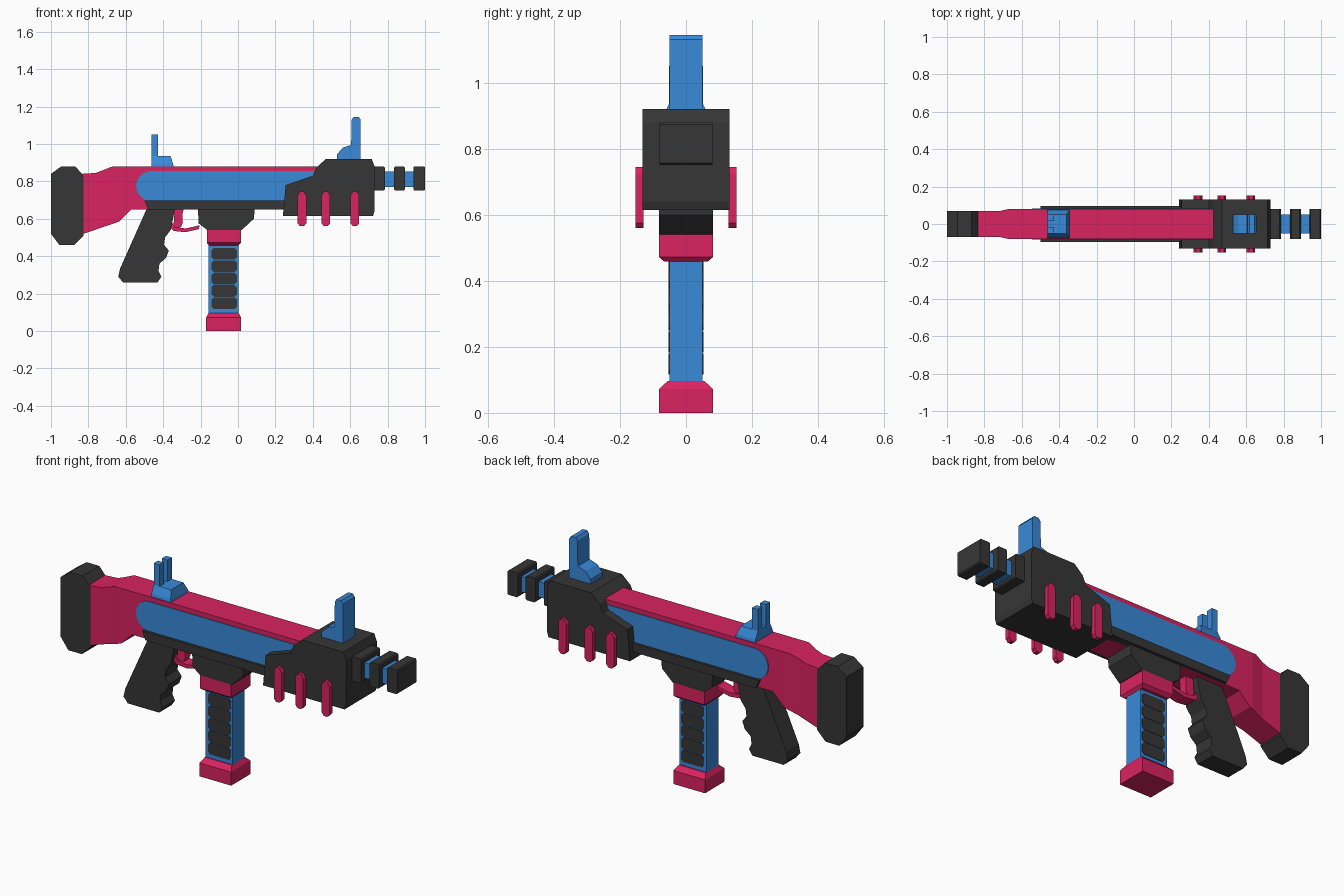
import bpy, bmesh, math
from mathutils import Vector

if "Cube" in bpy.data.objects:
    bpy.data.objects.remove(bpy.data.objects["Cube"])


def material(name, rgb):
    m = bpy.data.materials.new(name)
    lin = [((c / 255 + 0.055) / 1.055) ** 2.4 for c in rgb]
    m.diffuse_color = (*lin, 1)
    m.use_nodes = True
    m.node_tree.nodes["Principled BSDF"].inputs["Base Color"].default_value = m.diffuse_color
    return m


CRIMSON = material("crimson", (217, 35, 96))
BLUE = material("blue", (56, 138, 217))
DARK = material("charcoal", (54, 54, 54))


def finish(bm, name, mat):
    bmesh.ops.recalc_face_normals(bm, faces=bm.faces)
    me = bpy.data.meshes.new(name)
    bm.to_mesh(me)
    bm.free()
    me.materials.append(mat)
    ob = bpy.data.objects.new(name, me)
    bpy.context.collection.objects.link(ob)
    return ob


def prism_bm(pts, y0, y1):
    """Side profile in x, z extruded from y0 to y1."""
    bm = bmesh.new()
    a = [bm.verts.new((x, y0, z)) for x, z in pts]
    b = [bm.verts.new((x, y1, z)) for x, z in pts]
    bm.faces.new(a)
    bm.faces.new(b[::-1])
    for i in range(len(pts)):
        j = (i + 1) % len(pts)
        bm.faces.new((a[i], b[i], b[j], a[j]))
    return bm


def prism(name, mat, pts, half, y0=None):
    return finish(prism_bm(pts, -half if y0 is None else y0, half), name, mat)


def loft(name, mat, levels):
    """Stacked rectangles: (z, x0, x1, half width)."""
    bm = bmesh.new()
    rings = [[bm.verts.new(p) for p in ((x0, -h, z), (x1, -h, z), (x1, h, z), (x0, h, z))]
             for z, x0, x1, h in levels]
    bm.faces.new(rings[0])
    bm.faces.new(rings[-1])
    for r, s in zip(rings, rings[1:]):
        for i in range(4):
            j = (i + 1) % 4
            bm.faces.new((r[i], r[j], s[j], s[i]))
    return finish(bm, name, mat)


def chamfered(x0, x1, z0, z1, c):
    return [(x0 + c, z0), (x1 - c, z0), (x1, z0 + c), (x1, z1 - c),
            (x1 - c, z1), (x0 + c, z1), (x0, z1 - c), (x0, z0 + c)]


# Butt pad
prism("butt_pad", DARK, [(-1, .84), (-.945, .88), (-.87, .88), (-.825, .83), (-.825, .51),
                         (-.875, .46), (-.955, .46), (-1, .52)], .07)

# Stock and receiver in one piece, narrower towards the rear
bm = prism_bm([(-.84, .84), (-.76, .845), (-.67, .88), (.45, .88), (.45, .65),
               (-.57, .65), (-.635, .585), (-.84, .515)], -.08, .08)
for cut in (-.72, -.65):
    bmesh.ops.bisect_plane(bm, geom=bm.verts[:] + bm.edges[:] + bm.faces[:],
                           plane_co=(cut, 0, 0), plane_no=(1, 0, 0))
for v in bm.verts:
    if v.co.x < -.71:
        v.co.y = math.copysign(.069, v.co.y)
finish(bm, "stock_and_receiver", CRIMSON)

# Blue side panels with a rounded rear end
arc = [(-.465 - .08 * math.sin(a), .775 + .08 * math.cos(a))
       for a in (math.pi * i / 10 for i in range(11))]
for side, tag in ((-1, "right"), (1, "left")):
    prism("side_panel_" + tag, BLUE, arc + [(.44, .695), (.44, .855)], side * .084, side * .077)

# Lower receiver rail, magazine well and handguard
prism("lower_receiver", DARK, [(-.5, .697), (.3, .697), (.3, .65), (-.48, .65)], .097)
prism("magazine_well", DARK, [(-.215, .66), (.09, .66), (.085, .6), (.02, .54),
                              (-.165, .54), (-.21, .575)], .082)
prism("handguard", DARK, [(.24, .615), (.255, .78), (.4, .83), (.42, .875), (.47, .92),
                          (.715, .92), (.73, .88), (.73, .64), (.722, .615)], .131)

# Handguard ribs
for i, x in enumerate((.342, .47, .625)):
    rib = [(x - .023, .575), (x - .01, .56), (x + .01, .56), (x + .023, .575),
           (x + .023, .725), (x + .01, .745), (x - .01, .745), (x - .023, .725)]
    for side in (-1, 1):
        prism(f"handguard_rib_{i}_{'left' if side > 0 else 'right'}", CRIMSON,
              rib, side * .153, side * .128)

# Barrel and muzzle blocks
prism("barrel", BLUE, [(.72, .77), (.96, .77), (.96, .852), (.72, .852)], .052)
for i, (x0, x1) in enumerate(((.715, .785), (.835, .892), (.938, 1.0))):
    prism(f"muzzle_block_{i}", DARK, chamfered(x0, x1, .75, .88, .006), .081)

# Front sight
prism("front_sight", BLUE, [(.53, .91), (.53, .945), (.56, .98), (.605, .995), (.608, 1.13),
                            (.618, 1.145), (.645, 1.145), (.656, 1.13), (.656, .91)], .05)

# Rear sight base and prongs
loft("rear_sight_base", BLUE, [(.87, -.462, -.342, .077), (.895, -.462, -.348, .072),
                               (.935, -.462, -.36, .052)])
for side, tag in ((-1, "right"), (1, "left")):
    prism("rear_sight_prong_" + tag, BLUE,
          [(-.462, .92), (-.428, .92), (-.428, 1.05), (-.462, 1.05)], side * .052, side * .016)

# Pistol grip with finger grooves
prism("pistol_grip", DARK, [(-.485, .66), (-.63, .335), (-.64, .29), (-.615, .26), (-.43, .26),
                            (-.41, .29), (-.425, .32), (-.42, .36), (-.385, .39), (-.37, .43),
                            (-.395, .46), (-.39, .5), (-.36, .54), (-.335, .66)], .053)

# Trigger and trigger guard
prism("trigger", CRIMSON, [(-.34, .66), (-.29, .66), (-.298, .615), (-.295, .58), (-.305, .555),
                           (-.345, .55)], .022)
prism("trigger_guard", CRIMSON, [(-.375, .57), (-.345, .535), (-.28, .528), (-.21, .545),
                                 (-.205, .565), (-.28, .548), (-.335, .555), (-.36, .59)], .032)

# Magazine: collar, body, base and grip plates
loft("magazine_collar", CRIMSON, [(.458, -.155, .003, .065), (.472, -.167, .016, .082),
                                  (.542, -.167, .016, .082)])
loft("magazine_body", BLUE, [(.08, -.157, .003, .05), (.47, -.157, .003, .05)])
loft("magazine_base", CRIMSON, [(0, -.17, .017, .082), (.072, -.17, .017, .082),
                                (.096, -.157, .003, .056)])
for i in range(5):
    z = .117 + i * .066
    prism(f"magazine_plate_{i}", DARK, chamfered(-.142, -.006, z, z + .063, .013), .0525)
